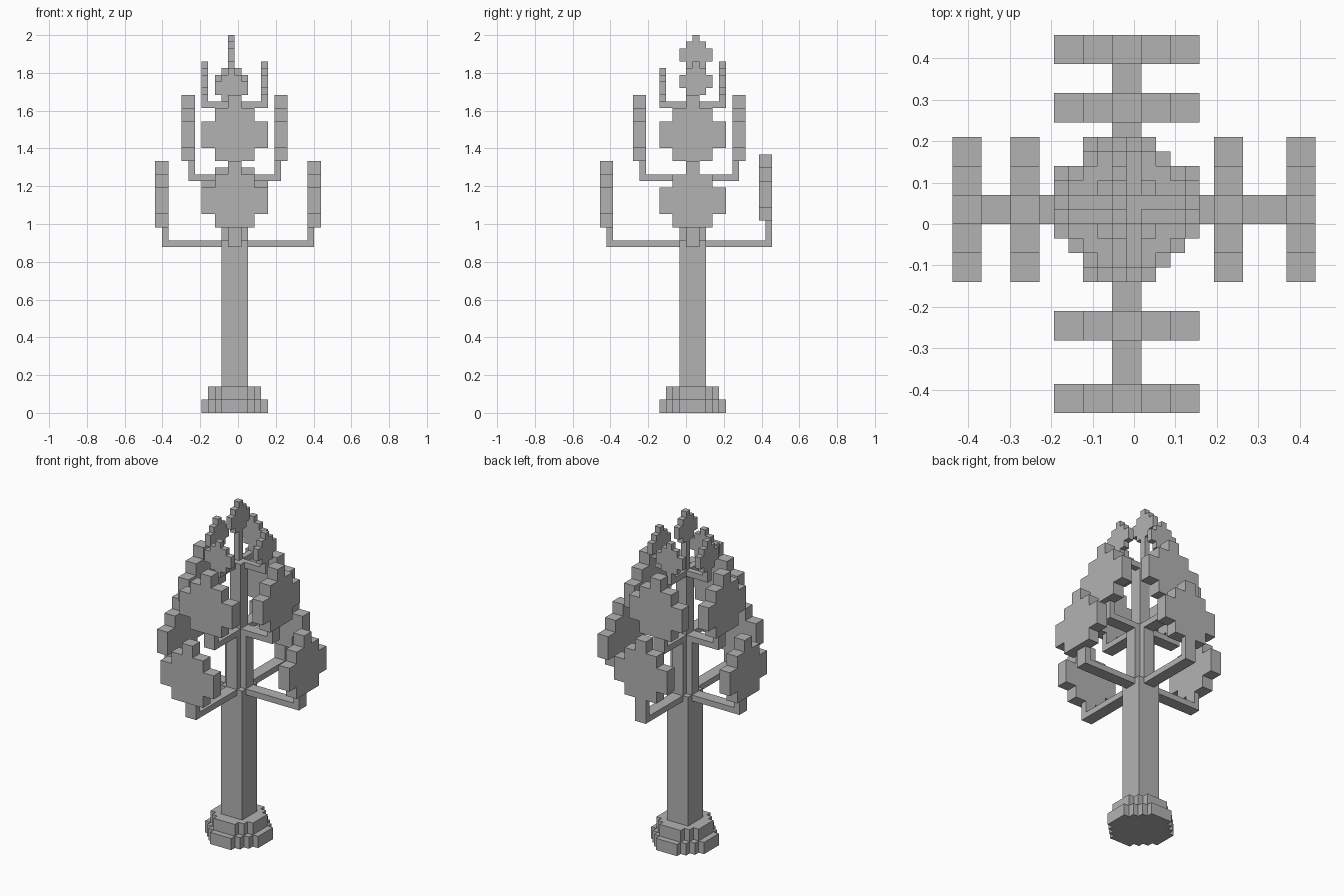
import bpy, bmesh

if "Cube" in bpy.data.objects:
    bpy.data.objects.remove(bpy.data.objects["Cube"])

V = 2 / 57            # one block unit
CX, CY = -0.5, 1      # trunk centre, in units

grey = bpy.data.materials.new("plain_grey")
grey.diffuse_color = (0.45, 0.45, 0.45, 1)
grey.use_nodes = True
grey.node_tree.nodes["Principled BSDF"].inputs["Base Color"].default_value = grey.diffuse_color


def finish(name, bm):
    bmesh.ops.recalc_face_normals(bm, faces=bm.faces)
    me = bpy.data.meshes.new(name)
    bm.to_mesh(me)
    bm.free()
    me.materials.append(grey)
    ob = bpy.data.objects.new(name, me)
    bpy.context.collection.objects.link(ob)
    return ob


def prism(name, outline, place, lo, hi):
    """Extrude a 2D outline from lo to hi; place maps (a, b, depth) to x, y, z."""
    bm = bmesh.new()
    a = [bm.verts.new([c * V for c in place(u, w, lo)]) for u, w in outline]
    b = [bm.verts.new([c * V for c in place(u, w, hi)]) for u, w in outline]
    bm.faces.new(a)
    bm.faces.new(b)
    n = len(a)
    for i in range(n):
        j = (i + 1) % n
        bm.faces.new((a[i], a[j], b[j], b[i]))
    return finish(name, bm)


def stepped(rows, c, start):
    """Symmetric stepped outline from (width, height) rows stacked upward."""
    right, h = [], start
    for w, dh in rows:
        right += [(w / 2, h), (w / 2, h + dh)]
        h += dh
    return [(c + u, w) for u, w in right] + [(c - u, w) for u, w in reversed(right)]


def box(name, x0, x1, y0, y1, z0, z1):
    return prism(name, [(x0, y0), (x1, y0), (x1, y1), (x0, y1)],
                 lambda u, w, d: (u, w, d), z0, z1)


def flat(u, w, d):
    return (u, w, d)


def facing_x(u, w, d):
    return (d, u, w)


def facing_y(u, w, d):
    return (u, d, w)


# Stepped round foot
prism("foot_lower", stepped([(4, 1), (6, 1), (8, 1), (10, 4), (8, 1), (6, 1), (4, 1)], CX, CY - 5), flat, 0, 2)
prism("foot_upper", stepped([(4, 1), (6, 1), (8, 4), (6, 1), (4, 1)], CX, CY - 4), flat, 2, 4)

# Trunk: square, then cross-shaped, then slim, then the top stem
box("trunk_lower", CX - 2, CX + 2, CY - 2, CY + 2, 4, 26)
prism("trunk_middle", stepped([(2, 1), (4, 2), (2, 1)], CX, CY - 2), flat, 26, 36)
box("trunk_upper", CX - 1, CX + 1, CY - 1, CY + 1, 36, 47)
box("top_stem", -1.5, -0.5, 1, 2, 47, 52)

BIG = [(6, 2), (10, 4), (6, 2), (2, 2)]
SMALL = [(3, 1), (5, 2), (3, 1), (1, 1)]


def limb(name, axis, inner, stem, leaf, side, z, leaf_z, rows, centre):
    """Branch from the trunk, upright stem and flat leaf along one axis."""
    place = facing_x if axis == "x" else facing_y
    s0, s1 = side
    tip = stem[1] if stem[1] > 0 else stem[0]
    a, b = sorted((inner, tip))
    parts = [("branch", a, b, z, z + 1)]
    if leaf_z > z + 1:
        parts.append(("stem", stem[0], stem[1], z + 1, leaf_z))
    for part, p, q, z0, z1 in parts:
        if axis == "x":
            box(f"{name}_{part}", p, q, s0, s1, z0, z1)
        else:
            box(f"{name}_{part}", s0, s1, p, q, z0, z1)
    prism(f"{name}_leaf", stepped(rows, centre, leaf_z), place, *leaf)


SX, SY = (0, 2), (-1.5, 0.5)   # branch widths

# Lower tier
limb("lower_left", "x", -2.5, (-11.5, -10.5), (-12.5, -10.5), SX, 25, 28, BIG, CY)
limb("lower_right", "x", 1.5, (10.5, 11.5), (10.5, 12.5), SX, 25, 28, BIG, CY)
limb("lower_front", "y", -1, (-12, -11), (-13, -11), SY, 25, 28, BIG, CX)
limb("lower_back", "y", 3, (12, 13), (11, 13), SY, 25, 29, BIG, CX)

# Middle tier
limb("middle_left", "x", -1.5, (-7.5, -6.5), (-8.5, -6.5), SX, 35, 38, BIG, CY)
limb("middle_right", "x", 0.5, (5.5, 6.5), (5.5, 7.5), SX, 35, 38, BIG, CY)
limb("middle_front", "y", 0, (-7, -6), (-8, -6), SY, 35, 38, BIG, CX)
limb("middle_back", "y", 2, (7, 8), (7, 9), SY, 35, 38, BIG, CX)

# Upper tier of thin small leaves
TX, TY = (1, 2), (-1.5, -0.5)
limb("upper_left", "x", -1.5, (-5.5, -4.5), (-5.5, -4.5), TX, 46, 48, SMALL, 1.5)
limb("upper_right", "x", 0.5, (3.5, 4.5), (3.5, 4.5), TX, 46, 48, SMALL, 1.5)
limb("upper_front", "y", 0, (-4, -3), (-4, -3), TY, 46, 47, SMALL, -1)
limb("upper_back", "y", 2, (5, 6), (5, 6), TY, 46, 48, SMALL, -1)

# Leaf at the very top
prism("top_leaf", stepped(SMALL, 1.5, 52), facing_x, -1.5, -0.5)
